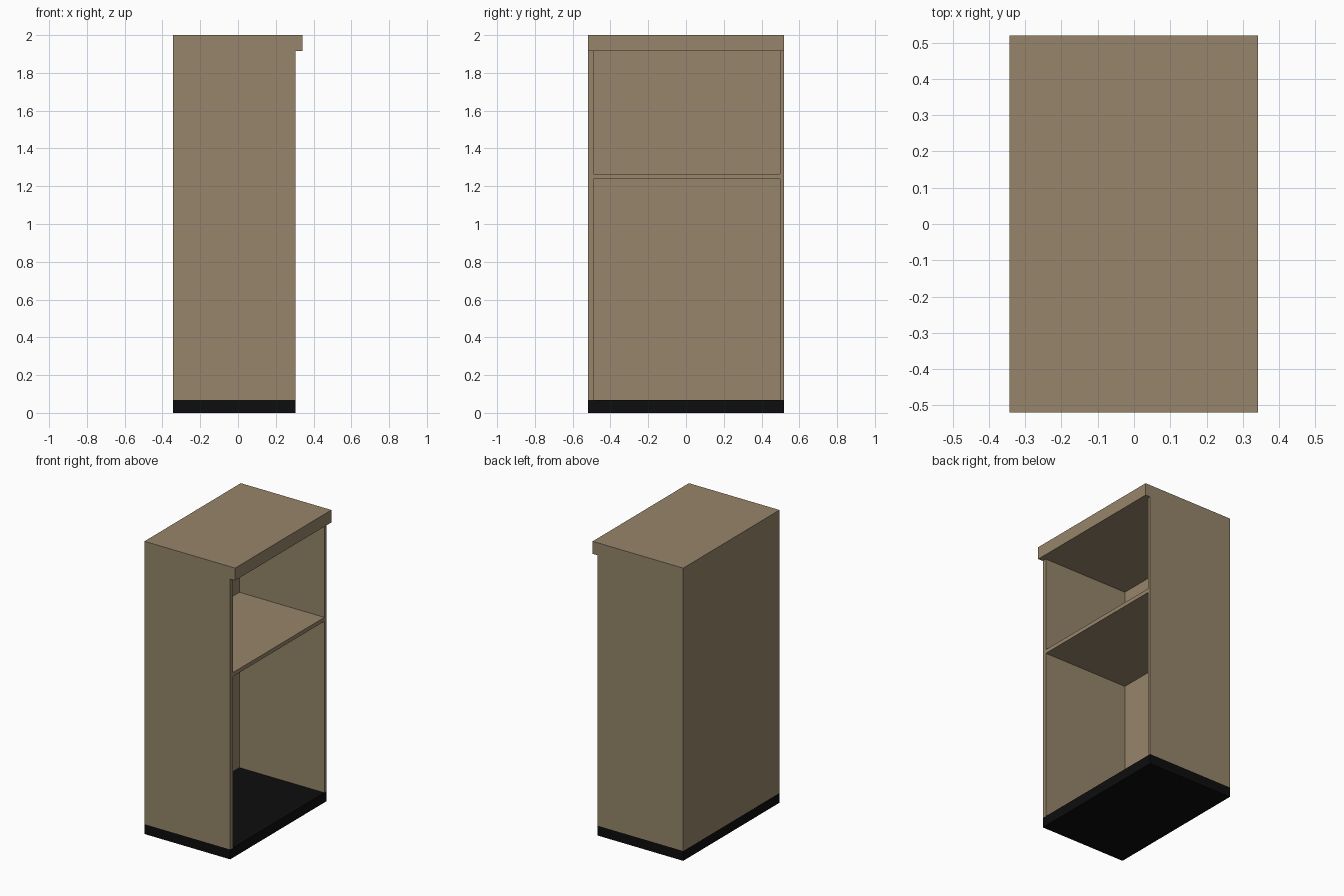
import bpy
import bmesh
from mathutils import Vector

if "Cube" in bpy.data.objects:
    bpy.data.objects.remove(bpy.data.objects["Cube"])


def material(name, rgb):
    m = bpy.data.materials.new(name)
    m.diffuse_color = (*rgb, 1)
    m.use_nodes = True
    m.node_tree.nodes["Principled BSDF"].inputs["Base Color"].default_value = m.diffuse_color
    return m


WOOD = material("tan wood", (0.305, 0.235, 0.144))
BLACK = material("black plinth", (0.004, 0.004, 0.004))


def box(name, x, y, z, mat):
    """Box from (min, max) ranges on each axis."""
    bm = bmesh.new()
    bmesh.ops.create_cube(bm, size=1)
    lo, hi = Vector((x[0], y[0], z[0])), Vector((x[1], y[1], z[1]))
    for v in bm.verts:
        v.co = Vector([lo[i] + (v.co[i] + 0.5) * (hi[i] - lo[i]) for i in range(3)])
    me = bpy.data.meshes.new(name)
    bm.to_mesh(me)
    bm.free()
    me.materials.append(mat)
    ob = bpy.data.objects.new(name, me)
    bpy.context.collection.objects.link(ob)
    return ob


BACK, FRONT, LIP = -0.343, 0.305, 0.342   # depth along x, open towards +x
HALF = 0.52
IN_L, IN_R = -0.49, 0.497                 # inner faces of the side panels
BASE, UNDER, TOP = 0.067, 1.915, 2.0

# Black plinth, also the cabinet floor
box("plinth", (BACK, FRONT), (-HALF, HALF), (0, BASE), BLACK)
# Side panels
box("front_side_panel", (BACK, FRONT), (-HALF, IN_L), (BASE, UNDER), WOOD)
box("rear_side_panel", (BACK, FRONT), (IN_R, HALF), (BASE, UNDER), WOOD)
# Thin back panel
box("back_panel", (BACK, BACK + 0.006), (IN_L, IN_R), (BASE, UNDER), WOOD)
# Shelf
box("shelf", (BACK + 0.006, FRONT), (IN_L, IN_R), (1.238, 1.265), WOOD)
# Overhanging top
box("top_board", (BACK, LIP), (-HALF, HALF), (UNDER, TOP), WOOD)
